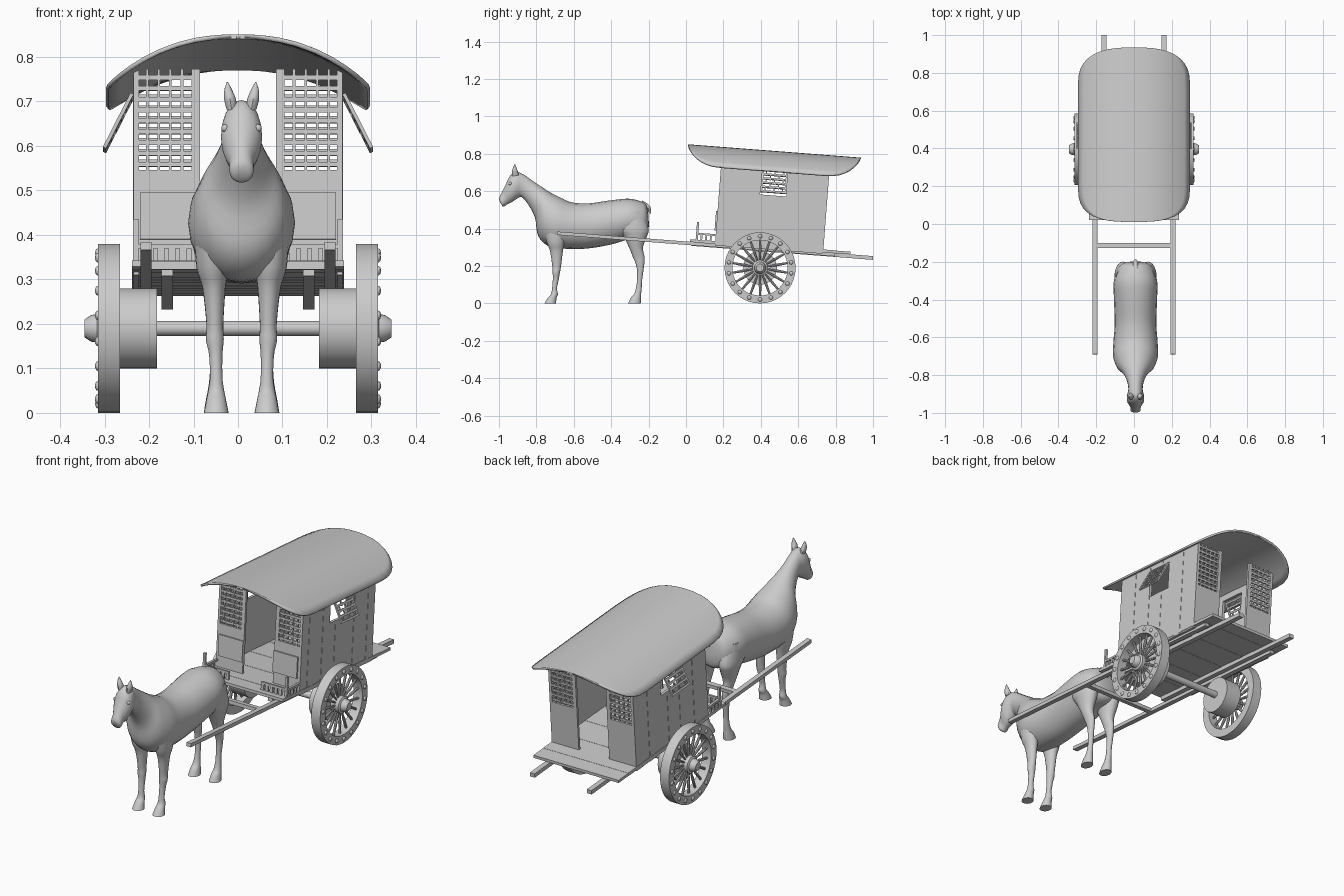
import bpy, bmesh, math
from mathutils import Matrix, Vector

if "Cube" in bpy.data.objects:
    bpy.data.objects.remove(bpy.data.objects["Cube"])

# Cart frame: tips down towards the back
CART = Matrix.Translation((0, 0, .322)) @ Matrix.Rotation(-.077, 4, 'X')
HX = .008  # horse stands slightly off the centre line
HORSE = Matrix.Translation((HX, 0, 0))


def finish(name, bm, mat=Matrix(), mirror=False, smooth=False):
    bmesh.ops.recalc_face_normals(bm, faces=bm.faces)
    me = bpy.data.meshes.new(name)
    bm.to_mesh(me)
    bm.free()
    ob = bpy.data.objects.new(name, me)
    bpy.context.collection.objects.link(ob)
    ob.matrix_world = mat
    if mirror:
        m = ob.modifiers.new("mirror", 'MIRROR')
        m.use_mirror_merge = False
    if smooth:
        bpy.ops.object.select_all(action='DESELECT')
        ob.select_set(True)
        bpy.context.view_layer.objects.active = ob
        bpy.ops.object.shade_smooth_by_angle(angle=math.radians(40))
    return ob


def boxes(name, items, mat=CART, mirror=False, pre=Matrix()):
    bm = bmesh.new()
    for x0, x1, y0, y1, z0, z1 in items:
        t = Matrix.Translation(((x0 + x1) / 2, (y0 + y1) / 2, (z0 + z1) / 2))
        s = Matrix.Diagonal((x1 - x0, y1 - y0, z1 - z0, 1))
        bmesh.ops.create_cube(bm, size=1, matrix=pre @ t @ s)
    return finish(name, bm, mat, mirror)


def splits(a, b, n):
    return [(a + (b - a) * i / n, a + (b - a) * (i + 1) / n) for i in range(n)]


def loft(name, rings, mirror=False, steps=4, seg=20):
    """Ellipses spanned by two profile points (y,z),(y,z), half width and x centre."""
    bm = bmesh.new()
    R = [Vector(r) for r in rings]
    R = [R[0]] + R + [R[-1]]
    fine = []
    for i in range(1, len(R) - 2):
        p, a, b, q = R[i - 1:i + 3]
        for k in range(steps):
            t = k / steps
            fine.append(.5 * (2 * a + (b - p) * t + (2 * p - 5 * a + 4 * b - q) * t * t
                              + (3 * a - p - 3 * b + q) * t ** 3))
    fine.append(R[-1])
    loops = []
    for ay, az, by, bz, w, xc in fine:
        loop = []
        for k in range(seg):
            c, s = math.cos(2 * math.pi * k / seg), math.sin(2 * math.pi * k / seg)
            f = (1 + c) / 2
            loop.append(bm.verts.new((xc + w * s, by + (ay - by) * f, bz + (az - bz) * f)))
        loops.append(loop)
    for A, B in zip(loops, loops[1:]):
        for k in range(seg):
            bm.faces.new((A[k], A[k - 1], B[k - 1], B[k]))
    bm.faces.new(loops[0])
    bm.faces.new(loops[-1])
    return finish(name, bm, HORSE, mirror, True)


# Horse: body, neck and head in one loft
loft("horse_body", [r + (0,) for r in [
    (-.203, .49, -.2, .46, .012), (-.215, .53, -.2, .40, .06), (-.245, .547, -.22, .36, .092),
    (-.31, .56, -.30, .345, .115), (-.41, .55, -.40, .315, .114), (-.52, .535, -.53, .293, .11),
    (-.61, .54, -.64, .292, .117), (-.67, .565, -.73, .303, .119), (-.727, .594, -.79, .36, .098),
    (-.77, .622, -.808, .46, .066), (-.82, .655, -.845, .53, .045), (-.87, .69, -.878, .568, .038),
    (-.91, .703, -.90, .562, .044), (-.942, .68, -.918, .55, .046), (-.962, .64, -.935, .54, .039),
    (-.982, .60, -.955, .53, .028), (-.998, .565, -.972, .518, .027), (-.996, .545, -.982, .52, .017)]])
# Horse legs: (z, front y, back y, half width, x centre)
legs = {"front_leg": [
    (.44, -.77, -.62, .04, .07), (.33, -.745, -.648, .036, .066), (.28, -.727, -.658, .026, .062),
    (.2, -.715, -.668, .019, .06), (.165, -.713, -.674, .02, .06), (.13, -.712, -.68, .015, .058),
    (.08, -.716, -.69, .014, .057), (.05, -.722, -.685, .018, .057), (.03, -.738, -.692, .022, .057),
    (0, -.757, -.695, .028, .057)], "hind_leg": [
    (.49, -.36, -.23, .045, .06), (.40, -.365, -.2, .046, .066), (.36, -.335, -.208, .04, .066),
    (.30, -.305, -.23, .028, .064), (.25, -.285, -.222, .019, .062), (.22, -.272, -.222, .018, .06),
    (.18, -.262, -.227, .015, .06), (.12, -.262, -.235, .013, .058), (.08, -.268, -.237, .014, .058),
    (.05, -.278, -.24, .018, .058), (.03, -.295, -.24, .022, .058), (0, -.31, -.242, .027, .058)]}
for name, rows in legs.items():
    loft(name, [(f, z, b, z, w, x) for z, f, b, w, x in rows], mirror=True)
# Ears, eyes and docked tail
loft("ears", [(-.93, .68, -.893, .685, .012, .022), (-.931, .705, -.899, .705, .014, .026),
              (-.925, .725, -.907, .727, .009, .03), (-.916, .744, -.914, .744, .001, .032)], mirror=True, seg=10)
bm = bmesh.new()
bmesh.ops.create_uvsphere(bm, u_segments=10, v_segments=6, radius=.009,
                          matrix=Matrix.Translation((.037, -.94, .64)))
finish("eyes", bm, HORSE, True, True)
loft("tail", [(-.235, .55, -.23, .515, .015, 0), (-.21, .536, -.214, .51, .013, 0),
              (-.19, .515, -.205, .50, .012, 0), (-.187, .48, -.2, .48, .006, 0)], seg=10)

# Shafts, rear beams and crossbars
boxes("shafts", [(.194, .219, -.692, .80, -.009, .009)], mirror=True)
boxes("rear_beams", [(.146, .172, .03, 1.003, -.012, .008)], mirror=True)
boxes("crossbars", [(-.2, .2, -.127, -.102, -.009, .009)])
# Plank deck
boxes("deck", [(-.238, .238, a, b, .008 - .001 * (i % 2), .022 + .001 * (i % 2))
               for i, (a, b) in enumerate(splits(.02, .88, 11))])

# Side walls: planks around a window
W0, W1, S0, S1 = .375, .515, .29, .43
planks = []
for a, b, n, spans in [(.155, W0, 4, [(.0, .462)]), (W0, W1, 3, [(0, S0), (S1, .462)]),
                       (W1, .735, 4, [(0, .462)])]:
    for i, (p, q) in enumerate(splits(a, b, n)):
        planks += [(.222, .235 + .0015 * (i % 2), p, q, lo, hi) for lo, hi in spans]
boxes("side_walls", planks, mirror=True)
# Propped window shutters, hinged at the top
flap = [(-.004, .004, W0, W1, a, a + .01) for a in (-.01, -.035, -.06, -.085, -.11, -.137)]
flap += [(-.004, .004, a, a + .01, -.137, 0) for a in (W0, W1 - .01)]
for i in range(5):
    flap += [(-.003, .003, y, y + .006, -.137 + .025 * i, -.11 + .025 * i)
             for y in ((.42, .467) if i % 2 else (.397, .443, .49))]
boxes("window_shutters", flap, mirror=True,
      pre=Matrix.Translation((.238, 0, .426)) @ Matrix.Rotation(-.47, 4, 'Y'))

# Front and back panels with lattice tops
for name, y in (("front_panels", .155), ("back_panels", .723)):
    it = [(.085, .235, y, y + .012, .01, .236), (.085, .105, y, y + .012, .236, .464),
          (.226, .235, y, y + .012, .236, .464)]
    it += [(x - .003, x + .003, y + .001, y + .011, .236, .464) for x, _ in splits(.1, .23, 5)[1:]]
    it += [(.1, .23, y + .002, y + .01, z - .0105, z) for z, _ in splits(.255, .475, 9)]
    boxes(name, it, mirror=True)
boxes("front_raised_panels", [(.085, .22, .147, .156, .08, .185)], mirror=True)

# Little fences on the driver's platform
fence = [(.224, .236, .05, .062, .02, .118), (.224, .236, .05, .155, .05, .06), (.09, .236, .05, .06, .052, .062)]
fence += [(.226, .235, y, y + .01, .02, .052) for y in (.075, .1, .125)]
fence += [(x, x + .016, .051, .059, .02, .052) for x in (.09, .115, .14, .165, .19)]
boxes("platform_fences", fence, mirror=True)

# Arched roof with rounded ends in plan
N, HW, U0, U1, B = 2.8, .297, -.03, .897, .2
end = [(B * math.cos(t) ** (2 / N), HW * math.sin(t) ** (2 / N))
       for t in (math.radians(d) for d in (1, 5, 12, 20, 30, 40, 50, 60, 70, 80, 89.9))]
rows = [(U0 + B - c, w) for c, w in end] + [(U1 - B + c, w) for c, w in reversed(end)]
bm = bmesh.new()
grid = [[bm.verts.new((w * t / 10, u, .528 - .105 * (w * abs(t) / 10 / HW) ** 2.3)) for t in range(-10, 11)]
        for u, w in rows]
for A, C in zip(grid, grid[1:]):
    for k in range(20):
        bm.faces.new((A[k], A[k + 1], C[k + 1], C[k]))
roof = finish("roof", bm, CART, smooth=True)
if roof.data.polygons[len(roof.data.polygons) // 2].normal.z < 0:
    roof.data.flip_normals()
sol = roof.modifiers.new("thickness", 'SOLIDIFY')
sol.thickness, sol.offset = .01, -1
roof.modifiers.move(len(roof.modifiers) - 1, 0)

# Wheels, turned around the axle
AX = Matrix.Translation((0, .396, .19))


def turned(name, prof, closed=False, seg=40, mirror=True):
    bm = bmesh.new()
    loops = [[bm.verts.new((x, r * math.cos(2 * math.pi * k / seg), r * math.sin(2 * math.pi * k / seg)))
              for k in range(seg)] for x, r in prof]
    pairs = list(zip(loops, loops[1:])) + ([(loops[-1], loops[0])] if closed else [])
    for A, C in pairs:
        for k in range(seg):
            bm.faces.new((A[k], A[k - 1], C[k - 1], C[k]))
    if not closed:
        bm.faces.new(loops[0])
        bm.faces.new(loops[-1])
    return finish(name, bm, AX, mirror, True)


turned("wheel_rims", [(.265, .19), (.315, .19), (.315, .148), (.265, .148)], True)
turned("wheel_drums", [(.182, .09), (.268, .09)])
turned("wheel_hubs", [(.265, .042), (.312, .042), (.317, .032), (.33, .03), (.345, .02)], seg=20)
turned("axle", [(-.19, .017), (.19, .017)], seg=16, mirror=False)
# Spokes and rim studs
bm, studs = bmesh.new(), bmesh.new()
for i in range(18):
    rot = Matrix.Rotation(2 * math.pi * i / 18, 4, 'X')
    for r0, r1, a, b in ((.035, .085, .004, .006), (.085, .152, .0075, .0055)):
        bmesh.ops.create_cone(bm, cap_ends=True, segments=8, radius1=a, radius2=b, depth=r1 - r0,
                              matrix=rot @ Matrix.Translation((.292, 0, (r0 + r1) / 2)))
    bmesh.ops.create_uvsphere(studs, u_segments=10, v_segments=6, radius=.011, matrix=rot
                              @ Matrix.Translation((.315, 0, .169)) @ Matrix.Diagonal((.6, 1, 1, 1)))
finish("spokes", bm, AX, True, True)
finish("rim_studs", studs, AX, True, True)
